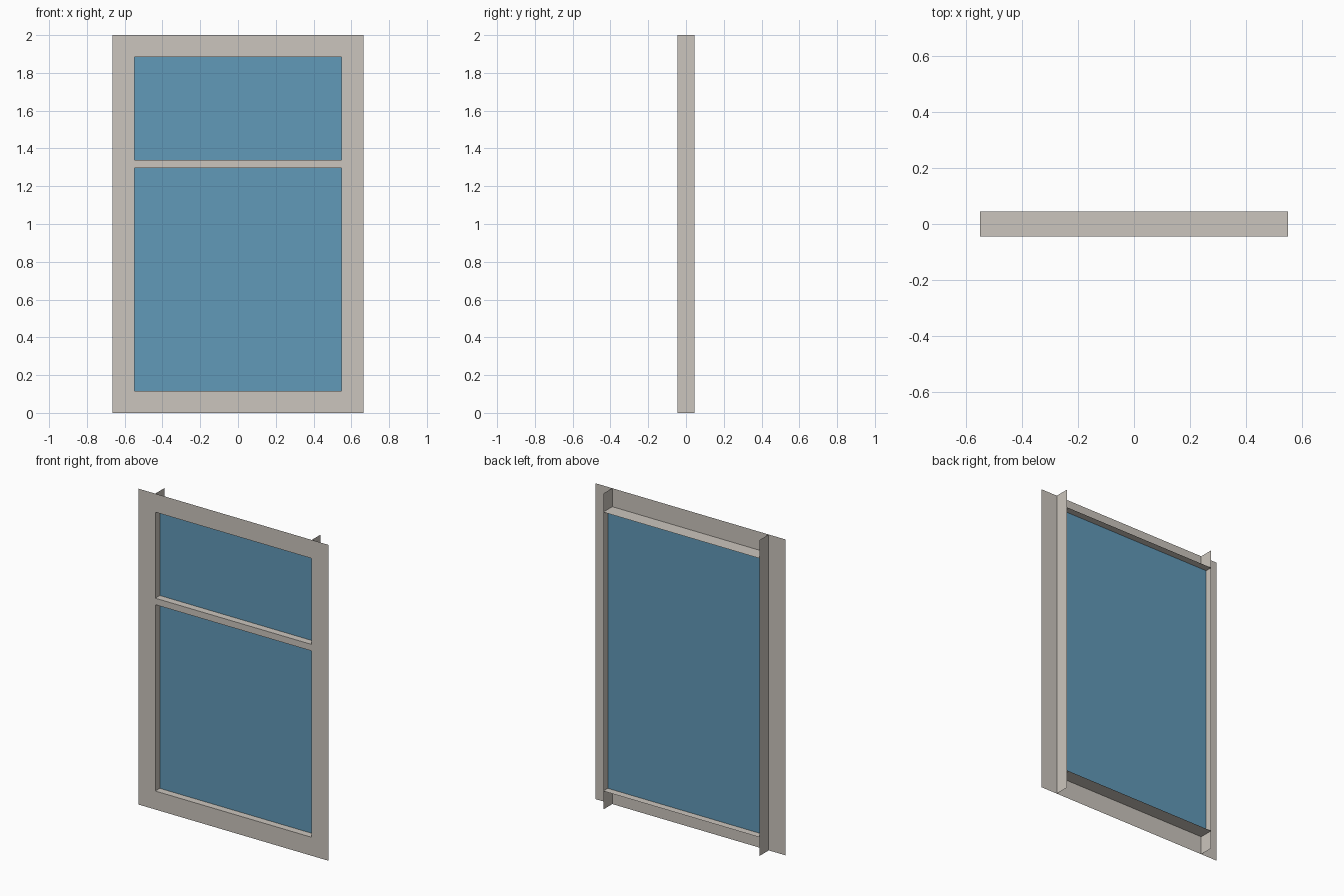
import bpy, bmesh
from mathutils import Vector

if "Cube" in bpy.data.objects:
    bpy.data.objects.remove(bpy.data.objects["Cube"])

W, H = 0.665, 2.0          # outer half width, height
B = 0.117                  # width of the face border
D = 0.045                  # half depth
GLASS_Y = 0.0
X, Z0, Z1 = W - B, B, H - B


def material(name, color):
    mat = bpy.data.materials.new(name)
    mat.diffuse_color = (*color, 1)
    mat.use_nodes = True
    mat.node_tree.nodes["Principled BSDF"].inputs["Base Color"].default_value = mat.diffuse_color
    return mat


FRAME = material("warm_grey", (0.60, 0.56, 0.51))
GLASS = material("blue_glass", (0.12, 0.32, 0.48))


def finish(bm, name, mat=FRAME):
    mesh = bpy.data.meshes.new(name)
    bm.to_mesh(mesh)
    bm.free()
    mesh.materials.append(mat)
    obj = bpy.data.objects.new(name, mesh)
    bpy.context.collection.objects.link(obj)
    return obj


def add_quad(bm, corner, u, v):
    c, u, v = Vector(corner), Vector(u), Vector(v)
    return bm.faces.new([bm.verts.new(p) for p in (c, c + u, c + u + v, c + v)])


def sheet(name, corner, u, v, mat=FRAME):
    bm = bmesh.new()
    add_quad(bm, corner, u, v)
    return finish(bm, name, mat)


# Flat front border with the opening cut out
bm = bmesh.new()
face = add_quad(bm, (-W, -D, 0), (2 * W, 0, 0), (0, 0, H))
bm.normal_update()
bmesh.ops.inset_region(bm, faces=[face], thickness=B,
                       use_boundary=True, use_even_offset=True)
bmesh.ops.delete(bm, geom=[face], context='FACES')
finish(bm, "front_frame")

# Full-height side fins lining the opening
sheet("left_jamb", (-X, -D, 0), (0, 2 * D, 0), (0, 0, H))
sheet("right_jamb", (X, D, 0), (0, -2 * D, 0), (0, 0, H))

# Horizontal linings at the bottom and top of the opening
sheet("sill", (-X, -D, Z0), (2 * X, 0, 0), (0, 2 * D, 0))
sheet("head", (-X, D, Z1), (2 * X, 0, 0), (0, -2 * D, 0))

# Crossbar in front of the glass, open at the ends and back
bm = bmesh.new()
lo, hi, depth = 1.297, 1.338, GLASS_Y + D
add_quad(bm, (-X, -D, lo), (2 * X, 0, 0), (0, 0, hi - lo))
add_quad(bm, (-X, -D, hi), (2 * X, 0, 0), (0, depth, 0))
add_quad(bm, (-X, GLASS_Y, lo), (2 * X, 0, 0), (0, -depth, 0))
bmesh.ops.remove_doubles(bm, verts=bm.verts, dist=1e-5)
finish(bm, "crossbar")

# Glass pane
sheet("glass_pane", (-X, GLASS_Y, Z0), (2 * X, 0, 0), (0, 0, Z1 - Z0), GLASS)
